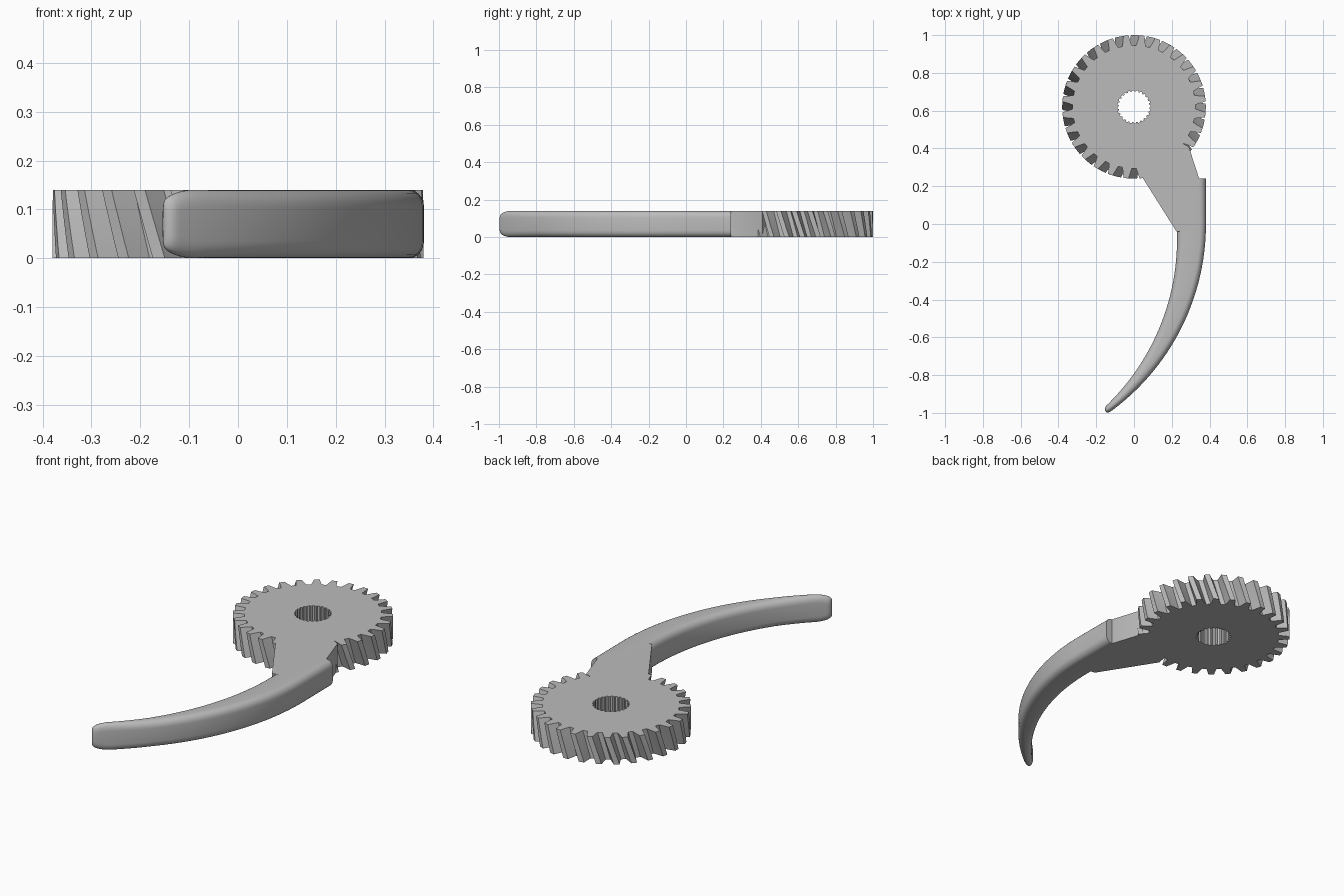
import bpy, bmesh
from math import sin, cos, pi, sqrt
from mathutils import Vector

if "Cube" in bpy.data.objects:
    bpy.data.objects.remove(bpy.data.objects["Cube"], do_unlink=True)

H = 0.14                        # overall thickness
CENTRE = Vector((0, 0.62, 0))   # gear axis

grey = bpy.data.materials.new("plain_grey")
grey.use_nodes = True
grey.diffuse_color = (0.5, 0.5, 0.5, 1)
grey.node_tree.nodes["Principled BSDF"].inputs["Base Color"].default_value = (0.5, 0.5, 0.5, 1)


def finish(bm, name):
    bmesh.ops.recalc_face_normals(bm, faces=bm.faces)
    mesh = bpy.data.meshes.new(name)
    bm.to_mesh(mesh)
    bm.free()
    obj = bpy.data.objects.new(name, mesh)
    bpy.context.collection.objects.link(obj)
    mesh.materials.append(grey)
    bpy.ops.object.select_all(action='DESELECT')
    obj.select_set(True)
    bpy.context.view_layer.objects.active = obj
    bpy.ops.object.shade_smooth_by_angle(angle=pi / 6)
    return obj


def bridge(bm, a, b):
    n = len(a)
    for i in range(n):
        j = (i + 1) % n
        bm.faces.new((a[i], a[j], b[j], b[i]))


def polar_loop(bm, points, z, turn=0):
    return [bm.verts.new(CENTRE + Vector((r * cos(a + turn), r * sin(a + turn), z)))
            for a, r in points]


# Helical gear with a splined bore
TEETH, SPLINES, TWIST, LAYERS = 28, 24, 0.12, 6
tooth = [(-0.16, 0.326), (0.16, 0.326), (0.26, 0.352),
         (0.34, 0.38), (0.66, 0.38), (0.74, 0.352)]
rim = [((k + f) * 2 * pi / TEETH, r) for k in range(TEETH) for f, r in tooth]
count = len(rim)
per_spline = count // SPLINES
bore = [(i * 2 * pi / count, 0.088 if i % per_spline < 4 else 0.081)
        for i in range(count)]

bm = bmesh.new()
rims = [polar_loop(bm, rim, H * k / LAYERS, TWIST * (1 - k / LAYERS))
        for k in range(LAYERS + 1)]
bores = [polar_loop(bm, bore, z) for z in (0, H)]
for lower, upper in zip(rims, rims[1:]):
    bridge(bm, lower, upper)
bridge(bm, *bores)
bridge(bm, rims[0], bores[0])
bridge(bm, rims[-1], bores[1])
finish(bm, "helical_gear")

# Flat web joining the gear to the lever
outline = [(0.042, 0.25), (0.225, -0.04), (0.3, -0.04),
           (0.345, 0.24), (0.29, 0.41), (0.1, 0.5)]
bm = bmesh.new()
base = bm.faces.new([bm.verts.new((x, y, 0)) for x, y in outline])
top = bmesh.ops.extrude_face_region(bm, geom=[base])["geom"]
bmesh.ops.translate(bm, vec=(0, 0, H),
                    verts=[v for v in top if isinstance(v, bmesh.types.BMVert)])
finish(bm, "joining_web")


# Curved lever: rounded sections lofted between an outer and an inner arc
def arc(x, y, radius, angle):
    return Vector((x - radius + radius * cos(angle), y - radius * sin(angle), 0))


def section(bm, outer, inner, narrow=1, drop=0):
    mid = (outer + inner) / 2
    side = (outer - inner) / 2 * narrow
    half = side.length
    side.normalize()
    fillet, rise = min(0.035, half * 0.9), 0.035
    tall = H / 2 - drop
    loop = []
    for q, (sx, sz) in enumerate(((1, 1), (-1, 1), (-1, -1), (1, -1))):
        for k in range(6):
            a = (q + k / 5) * pi / 2
            p = mid + side * (sx * (half - fillet) + fillet * cos(a))
            p.z = H / 2 + sz * (tall - rise) + rise * sin(a)
            loop.append(bm.verts.new(p))
    return loop


bm = bmesh.new()
loops = [section(bm, Vector((0.381, 0.24, 0)), Vector((0.228, 0.24, 0)))]
STEPS = 40
for s in range(STEPS + 1):
    t = sin(s / STEPS * pi / 2)
    tip = max(0, (t - 0.98) / 0.02)
    slope = max(0, (t - 0.92) / 0.08)
    loops.append(section(bm, arc(0.381, 0, 1.228, 0.96 * t),
                         arc(0.228, -0.08, 1.225, 0.82 * t),
                         max(0.15, sqrt(max(0, 1 - tip ** 2))),
                         0.03 * (1 - sqrt(max(0, 1 - slope ** 2)))))
for a, b in zip(loops, loops[1:]):
    bridge(bm, a, b)
bm.faces.new(loops[0])
bm.faces.new(loops[-1])
finish(bm, "curved_lever")
